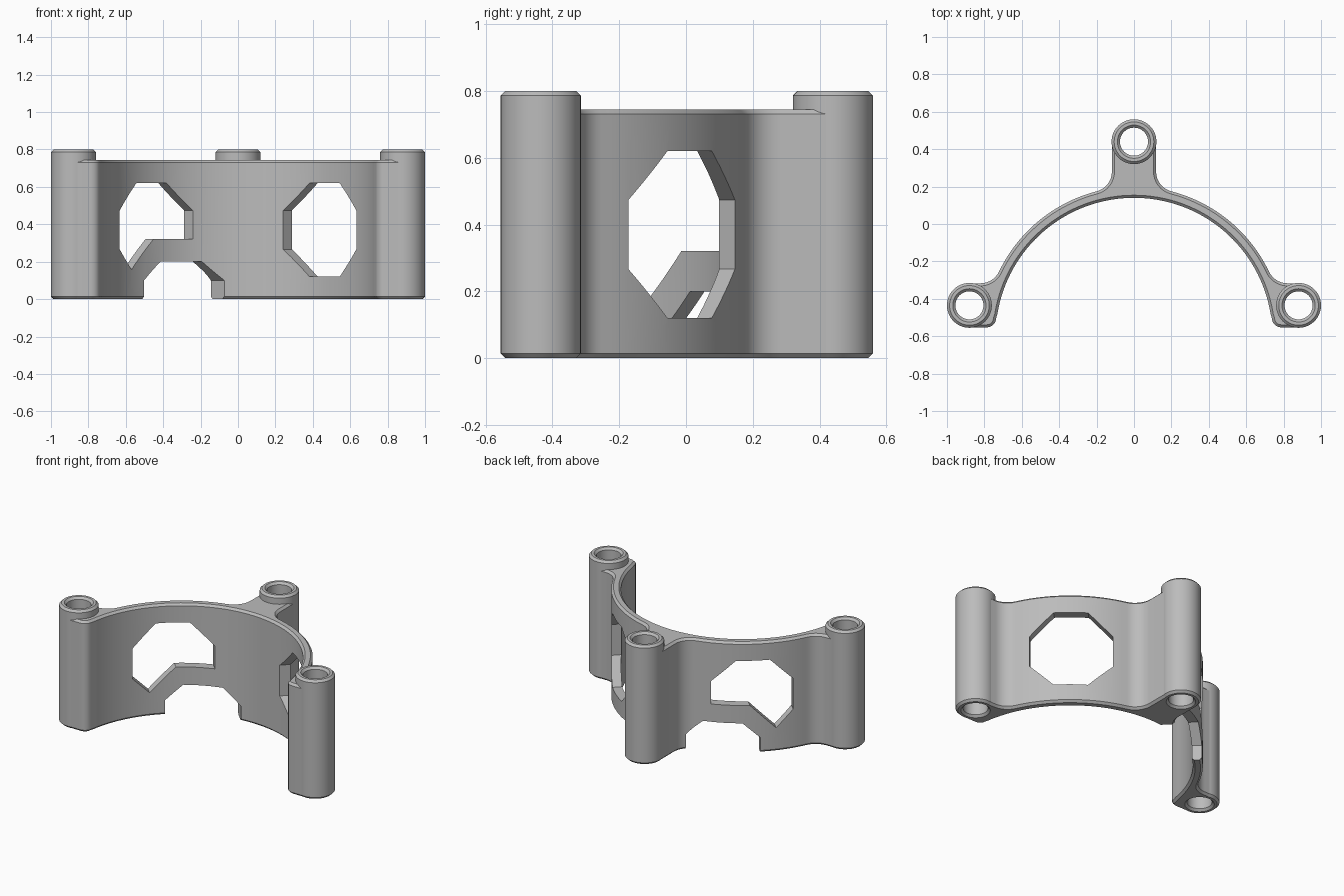
import bpy, bmesh, math
from mathutils import Vector

cube = bpy.data.objects.get("Cube")
if cube:
    bpy.data.objects.remove(cube, do_unlink=True)

# Material
grey = bpy.data.materials.new("plain grey")
grey.use_nodes = True
colour = (0.5, 0.5, 0.5, 1)
grey.diffuse_color = colour
grey.node_tree.nodes["Principled BSDF"].inputs["Base Color"].default_value = colour

BODY_H, POST_H, CHAMFER = 0.745, 0.8, 0.014
CY, R_IN, R_OUT, FILLET = -0.6, 0.74, 0.80, 0.11
POST_R, BORE_R = 0.12, 0.075
POSTS = {"back_post": (0, 0.44), "left_post": (0.88, -0.435), "right_post": (-0.88, -0.435)}


def make_object(name, bm, cutter=False):
    bmesh.ops.recalc_face_normals(bm, faces=bm.faces)
    mesh = bpy.data.meshes.new(name)
    bm.to_mesh(mesh)
    bm.free()
    obj = bpy.data.objects.new(name, mesh)
    bpy.context.collection.objects.link(obj)
    mesh.materials.append(grey)
    obj.hide_render = cutter
    return obj


def prism(points, offset):
    bm = bmesh.new()
    face = bm.faces.new([bm.verts.new(p) for p in points])
    ext = bmesh.ops.extrude_face_region(bm, geom=[face])
    verts = [v for v in ext["geom"] if isinstance(v, bmesh.types.BMVert)]
    bmesh.ops.translate(bm, verts=verts, vec=offset)
    bmesh.ops.recalc_face_normals(bm, faces=bm.faces)
    return bm


def arc(cx, cy, r, start, end, n):
    angles = [math.radians(start + (end - start) * i / n) for i in range(n + 1)]
    return [(cx + r * math.cos(a), cy + r * math.sin(a)) for a in angles]


def smooth(obj):
    bpy.ops.object.select_all(action="DESELECT")
    obj.select_set(True)
    bpy.context.view_layer.objects.active = obj
    bpy.ops.object.shade_smooth_by_angle(angle=math.radians(25))


# Plan outline of one half: neck, blend, outer arc, blend, foot, inner arc
neck = POST_R - 0.002
reach = R_OUT + FILLET
f1 = (neck + FILLET, CY + math.sqrt(reach ** 2 - (neck + FILLET) ** 2))
edge_y = POSTS["left_post"][1] + neck
f2y = edge_y + FILLET
f2 = (math.sqrt(reach ** 2 - (f2y - CY) ** 2), f2y)
a1 = math.degrees(math.atan2(f1[1] - CY, f1[0]))
a2 = math.degrees(math.atan2(f2[1] - CY, f2[0]))
foot_y = POSTS["left_post"][1] - neck
half = [(neck, 0.44)]
half += arc(*f1, FILLET, 180, 180 + a1, 8)
half += arc(0, CY, R_OUT, a1, a2, 24)[1:-1]
half += arc(*f2, FILLET, 180 + a2, 270, 8)
half += [(0.88, edge_y), (0.88, foot_y)]
half += arc(0.787, foot_y + 0.05, 0.05, 270, 180, 5)
half += arc(0, CY, R_IN, 9, 90, 32)
outline = half + [(-x, y) for x, y in reversed(half[:-1])]

# Curved body with chamfered top and bottom rims
bm = prism([(x, y, 0) for x, y in outline], (0, 0, BODY_H))
rims = [e for e in bm.edges if abs(e.verts[0].co.z - e.verts[1].co.z) < 1e-5]
bmesh.ops.bevel(bm, geom=rims, offset=CHAMFER, segments=1, affect="EDGES", clamp_overlap=False)
body = make_object("curved_body", bm)


# Cutters run diagonally through a wall; (t, z) is measured along that wall
def wall_cutter(name, shape, side):
    k = math.sqrt(0.5)
    pts = [(side * t * -k, t * k, z) for t, z in shape]
    return make_object(name, prism(pts, Vector((side * k, k, 0)) * 0.8), True)


wt, wz, hw = -0.35, 0.37, 0.25
c = hw * math.tan(math.pi / 8)
octagon = [(wt - c, wz - hw), (wt - hw, wz - c), (wt - hw, wz + c), (wt - c, wz + hw),
           (wt + c, wz + hw), (wt + hw, wz + c), (wt + hw, wz - c), (wt + c, wz - hw)]
# The right window stops at a band that follows the cable notch
clipped = [(-0.492, 0.158)] + octagon[1:6] + [(wt + hw, 0.32), (-0.33, 0.32)]
notch = [(-0.395, -0.1), (-0.395, 0.1), (-0.285, 0.2), (-0.055, 0.2), (0.045, 0.1), (0.045, -0.1)]
cutters = [wall_cutter("left_window_cutter", octagon, 1),
           wall_cutter("right_window_cutter", clipped, -1),
           wall_cutter("notch_cutter", notch, -1)]

# Hollow posts turned from a ring section
for name, (px, py) in POSTS.items():
    d = CHAMFER
    section = [(BORE_R + d, 0), (POST_R - d, 0), (POST_R, d), (POST_R, POST_H - d),
               (POST_R - d, POST_H), (BORE_R + d, POST_H), (BORE_R, POST_H - d), (BORE_R, d)]
    bm = bmesh.new()
    vs = [bm.verts.new((r, 0, z)) for r, z in section]
    edges = [bm.edges.new((vs[i - 1], vs[i])) for i in range(len(vs))]
    bmesh.ops.spin(bm, geom=vs + edges, cent=(0, 0, 0), axis=(0, 0, 1),
                   angle=math.tau, steps=48, use_duplicate=False)
    bmesh.ops.remove_doubles(bm, verts=bm.verts, dist=1e-4)
    post = make_object(name, bm)
    post.location = (px, py, 0)
    smooth(post)
    ring = arc(px, py, BORE_R + 0.022, 0, 352.5, 47)
    cutters.append(make_object(name + "_bore_cutter",
                               prism([(x, y, -0.1) for x, y in ring], (0, 0, 1)), True))

# Cut the windows, notch and bores out of the body
for cutter in cutters:
    mod = body.modifiers.new(cutter.name, "BOOLEAN")
    mod.operation, mod.solver, mod.object = "DIFFERENCE", "EXACT", cutter
    bpy.context.view_layer.objects.active = body
    bpy.ops.object.modifier_apply(modifier=mod.name)
    bpy.data.objects.remove(cutter, do_unlink=True)
smooth(body)
